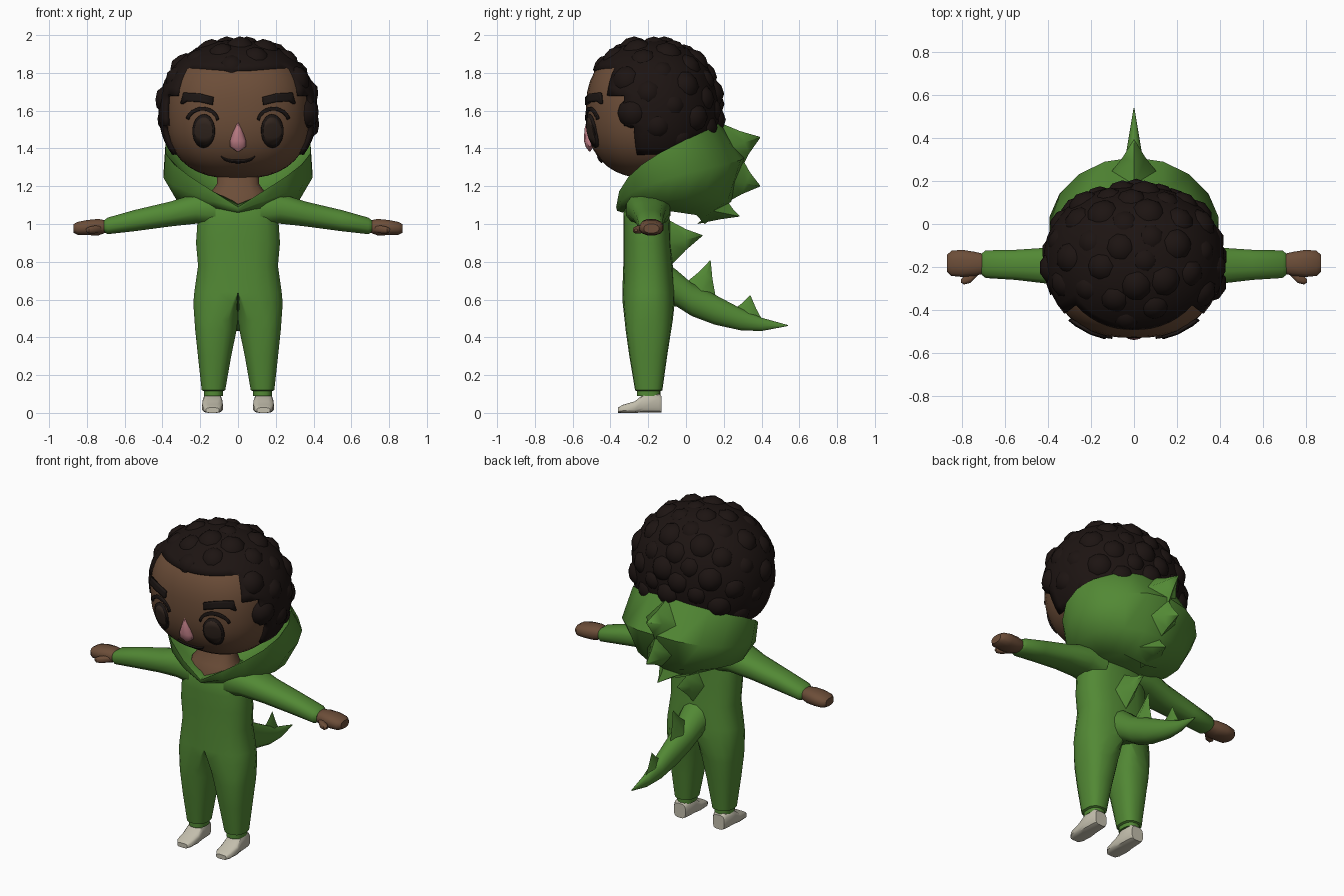
import bpy, bmesh, math
from math import sin, cos, pi
from mathutils import Vector as V

if "Cube" in bpy.data.objects:
    bpy.data.objects.remove(bpy.data.objects["Cube"])


def mat(name, r, g, b):
    m = bpy.data.materials.new(name)
    m.diffuse_color = (r, g, b, 1)
    m.use_nodes = True
    m.node_tree.nodes["Principled BSDF"].inputs["Base Color"].default_value = m.diffuse_color
    return m


GREEN = mat("green_fabric", .085, .25, .035)
SKIN = mat("skin", .15, .075, .04)
HAIR = mat("hair", .012, .007, .006)
DARK = mat("dark", .012, .008, .007)
IRIS = mat("iris", .03, .018, .013)
PINK = mat("pink", .5, .2, .23)
SHOE = mat("shoe", .55, .52, .42)


def finish(name, bm, material, angle=40, mirror=False, thick=0):
    bmesh.ops.recalc_face_normals(bm, faces=bm.faces[:])
    if mirror:   # drop the inner wall on the mirror plane
        wall = [f for f in bm.faces if all(abs(v.co.x) < 1e-5 for v in f.verts)]
        bmesh.ops.delete(bm, geom=wall, context='FACES')
    me = bpy.data.meshes.new(name)
    bm.to_mesh(me)
    bm.free()
    ob = bpy.data.objects.new(name, me)
    bpy.context.collection.objects.link(ob)
    me.materials.append(material)
    bpy.ops.object.select_all(action='DESELECT')
    ob.select_set(True)
    bpy.context.view_layer.objects.active = ob
    if mirror:
        ob.modifiers.new("mirror", 'MIRROR')
    if thick:
        s = ob.modifiers.new("thickness", 'SOLIDIFY')
        s.thickness, s.offset = thick, 0
    bpy.ops.object.shade_smooth_by_angle(angle=math.radians(angle))


def ring(c, a, b, n=14, p=2.5, inner=1):
    """Superellipse section on half-axes a and b; inner scales the -a half."""
    out = []
    for i in range(n):
        t = 2 * pi * (i + .5) / n
        ca, sa = cos(t), sin(t)
        k = math.copysign(abs(ca) ** (2 / p), ca) * (inner if ca < 0 else 1)
        out.append(V(c) + V(a) * k + V(b) * math.copysign(abs(sa) ** (2 / p), sa))
    return out


def loft(name, rings, material, closed=True, **kw):
    bm = bmesh.new()
    rows = [[bm.verts.new(q) for q in r] for r in rings]
    n = len(rows[0])
    for r, s in zip(rows, rows[1:]):
        for i in range(n if closed else n - 1):
            j = (i + 1) % n
            bm.faces.new((r[i], r[j], s[j], s[i]))
    if closed:
        bm.faces.new(rows[0])
        bm.faces.new(rows[-1])
    finish(name, bm, material, **kw)


def upright(spec):         # (z, half width, front y, back y)
    return [ring((0, (f + b) / 2, z), (w, 0, 0), (0, (b - f) / 2, 0)) for z, w, f, b in spec]


def half_body(spec):       # (z, centre x, inner x, outer x, front y, back y)
    return [ring((cx, (f + b) / 2, z), (xo - cx, 0, 0), (0, (b - f) / 2, 0), n=18, inner=(cx - xi) / (xo - cx))
            for z, cx, xi, xo, f, b in spec]


def along_x(spec):         # (x, centre y, half depth, bottom z, top z)
    return [ring((x, cy, (l + h) / 2), (0, d, 0), (0, 0, (h - l) / 2), n=12) for x, cy, d, l, h in spec]


def along_y(spec, cx=0, p=2.5):   # (y, half width, bottom z, top z)
    return [ring((cx, y, (l + h) / 2), (w, 0, 0), (0, 0, (h - l) / 2), n=12, p=p) for y, w, l, h in spec]


# Suit: mirrored half of torso and leg in one piece, then sleeves
loft("suit_body", half_body([
    (.09, .13, .08, .18, -.26, -.135), (.115, .13, .08, .18, -.26, -.135), (.12, .13, .067, .193, -.27, -.125),
    (.3, .125, .035, .213, -.30, -.10), (.44, .115, .006, .228, -.32, -.078), (.49, .09, 0, .232, -.325, -.07),
    (.58, .03, 0, .239, -.335, -.06), (.64, 0, 0, .234, -.337, -.058), (.78, 0, 0, .214, -.332, -.07),
    (.9, 0, 0, .225, -.332, -.08), (1.0, 0, 0, .218, -.332, -.085), (1.12, 0, 0, .205, -.327, -.09),
    (1.17, 0, 0, .145, -.29, -.12)]), GREEN, mirror=True)
loft("suit_sleeve", along_x([
    (.12, -.2, .12, .98, 1.17), (.22, -.2, .118, 1.0, 1.165), (.36, -.195, .09, .985, 1.12),
    (.55, -.19, .072, .96, 1.075), (.69, -.187, .066, .945, 1.035), (.71, -.187, .05, .955, 1.02)]),
    GREEN, mirror=True)

# Hands, thumbs, feet, neck
loft("hand", along_x([
    (.69, -.185, .045, .957, 1.018), (.74, -.185, .057, .938, 1.028), (.8, -.183, .065, .94, 1.022),
    (.85, -.183, .06, .942, 1.012), (.87, -.183, .04, .952, 1.0)]), SKIN, mirror=True)
loft("thumb", along_x([
    (.72, -.215, .018, .955, .99), (.76, -.25, .024, .95, .992), (.79, -.262, .02, .95, .985),
    (.805, -.265, .008, .96, .975)]), SKIN, mirror=True)
loft("foot", along_y([
    (-.36, .035, 0, .028), (-.335, .05, 0, .043), (-.27, .056, 0, .062), (-.225, .052, 0, .1),
    (-.145, .047, 0, .105), (-.13, .04, 0, .09)], cx=.135, p=3.5), SHOE, mirror=True)
loft("neck", upright([
    (1.1, .16, -.335, -.12), (1.17, .145, -.315, -.12), (1.21, .115, -.28, -.12),
    (1.34, .105, -.27, -.12)]), SKIN)

# Lowered hood: nested rings, each given by half width, front y, back y and z at front, side, back
hood = []
for w, yf, yb, zf, zs, zb in [
        (.2, -.3, .1, 1.06, 1.08, 1.0), (.33, -.335, .24, 1.06, 1.13, 1.12),
        (.4, -.365, .31, 1.07, 1.26, 1.35), (.39, -.37, .18, 1.09, 1.40, 1.54),
        (.27, -.32, .1, 1.11, 1.25, 1.34), (.12, -.3, 0, 1.1, 1.15, 1.15)]:
    row = []
    for i in range(18):
        t = 2 * pi * i / 18
        u = min(t, 2 * pi - t) / pi
        z = zf * (1 - u) * (1 - 2 * u) + zs * 4 * u * (1 - u) + zb * u * (2 * u - 1)
        row.append((w * sin(t), (yf + yb) / 2 - (yb - yf) / 2 * cos(t), z))
    hood.append(row)
loft("hood", hood, GREEN, angle=50)

# Tail and the spikes down the back
loft("tail", along_y([
    (-.12, .1, .57, .81), (-.05, .088, .56, .76), (.03, .072, .51, .69), (.15, .06, .465, .63),
    (.29, .045, .435, .555), (.4, .026, .432, .505), (.54, .002, .46, .465)], p=2), GREEN)


def spike(name, top, low, tip, w):
    """Flared thorn: a diamond base, a narrower diamond half way, and a tip."""
    mid = ((top[0] + low[0]) / 2, (top[1] + low[1]) / 2)
    base = [V((0, *top)), V((w, *mid)), V((0, *low)), V((-w, *mid))]
    apex = V((0, *tip))
    rows = [[q.lerp(apex, k) - (q - V((0, *mid))) * V((s, 0, 0)).x for q in base]
            for k, s in ((0, 0), (.5, .06), (.98, 0))]
    loft(name, rows, GREEN, angle=70)


for i, s in enumerate([
        ((.17, 1.54), (.28, 1.27), (.395, 1.46), .12), ((.29, 1.36), (.19, 1.1), (.395, 1.2), .1),
        ((.21, 1.14), (.06, 1.0), (.285, 1.04), .09), ((-.09, 1.02), (-.09, .77), (.09, .94), .07),
        ((.0, .69), (.16, .6), (.13, .81), .04), ((.25, .545), (.41, .48), (.34, .625), .025)]):
    spike(f"back_spike_{i + 1}", *s)

# Head: rounded superellipsoid with separate front/back and up/down radii
HC = V((0, -.17, 1.6))


def blob(d, rx, front, back, up, down, p):
    q = V((d.x / rx, d.y / (front if d.y < 0 else back), d.z / (up if d.z > 0 else down)))
    return HC + d / sum(abs(k) ** p for k in q) ** (1 / p)


def hair_point(d, s=1):
    return HC + (blob(d, .41, .372, .337, .364, .38, 2.15) - HC) * s


def face_y(x, z):
    up = .34 if z > HC.z else .36
    r = abs(x / .385) ** 2.5 + abs((z - HC.z) / up) ** 2.5
    return HC.y - .36 * max(0, 1 - r) ** .4


bm = bmesh.new()
bmesh.ops.create_uvsphere(bm, u_segments=36, v_segments=22, radius=1)
for v in bm.verts:
    v.co = blob(v.co.copy(), .385, .36, .28, .34, .36, 2.5)
finish("head", bm, SKIN)


# Hair: cap with a stepped hairline, covered in large curls
def in_hair(p, m=0):
    y, z = p.y - m, p.z - m
    if z > 1.81:
        return True
    edge = -.39 if z > 1.67 else -.335 if z > 1.54 else -.26
    return y > edge and z > 1.37 + max(0, y + .1) * .45


bm = bmesh.new()
bmesh.ops.create_uvsphere(bm, u_segments=48, v_segments=32, radius=1)
for v in bm.verts:
    v.co = hair_point(v.co.copy(), .99)
bmesh.ops.delete(bm, geom=[f for f in bm.faces if not in_hair(f.calc_center_median())], context='FACES')
finish("hair_cap", bm, HAIR, thick=.03)

bm = bmesh.new()
N = 92
for i in range(N):
    z = 1 - (2 * i + 1) / N
    a = i * pi * (3 - 5 ** .5)
    d = V((cos(a) * (1 - z * z) ** .5, sin(a) * (1 - z * z) ** .5, z))
    if in_hair(hair_point(d), .04):
        new = bmesh.ops.create_icosphere(bm, subdivisions=2, radius=.082 + .006 * (i % 3 - 1))
        bmesh.ops.translate(bm, verts=new["verts"], vec=hair_point(d, .875))
finish("hair_curls", bm, HAIR)


# Face features: strips between two outlines, laid on the face
def feature(name, upper, lower, material, off, mirror=True):
    rows = []
    for k in range(5):
        row = []
        for (x0, z0), (x1, z1) in zip(upper, lower):
            x, z = x0 + (x1 - x0) * k / 4, z0 + (z1 - z0) * k / 4
            row.append((x, face_y(x, z) - off, z))
        rows.append(row)
    loft(name, rows, material, closed=False, mirror=mirror, thick=.014)


def arc(cx, cz, rx, rz, a0, a1, n=12):
    return [(cx + rx * cos(math.radians(a0 + (a1 - a0) * i / n)),
             cz + rz * sin(math.radians(a0 + (a1 - a0) * i / n))) for i in range(n + 1)]


for name, s, m, off in (("eye", 1, DARK, .003), ("iris", .82, IRIS, .007)):
    feature(name, arc(.18, 1.493, .058 * s, .088 * s, 179, 1), arc(.18, 1.493, .058 * s, .088 * s, 181, 359), m, off)
feature("eyelid_line", arc(.187, 1.54, .088, .08, 170, 15), arc(.187, 1.535, .076, .066, 170, 15), DARK, .003)
feature("eyebrow", [(.13, 1.672), (.2, 1.69), (.285, 1.695), (.3, 1.64)],
        [(.135, 1.63), (.2, 1.645), (.27, 1.65), (.295, 1.635)], DARK, .01)
feature("mouth", arc(0, 1.367, .092, .028, 195, 345), arc(0, 1.362, .088, .036, 195, 345), DARK, .001, False)

# Nose: tapered wedge
loft("nose", [ring((0, -.51, z), (w, 0, 0), (0, d, 0), n=10, p=2) for z, w, d in
              [(1.385, .008, .004), (1.41, .045, .022), (1.44, .045, .03), (1.5, .024, .028), (1.54, .006, .018)]], PINK)
